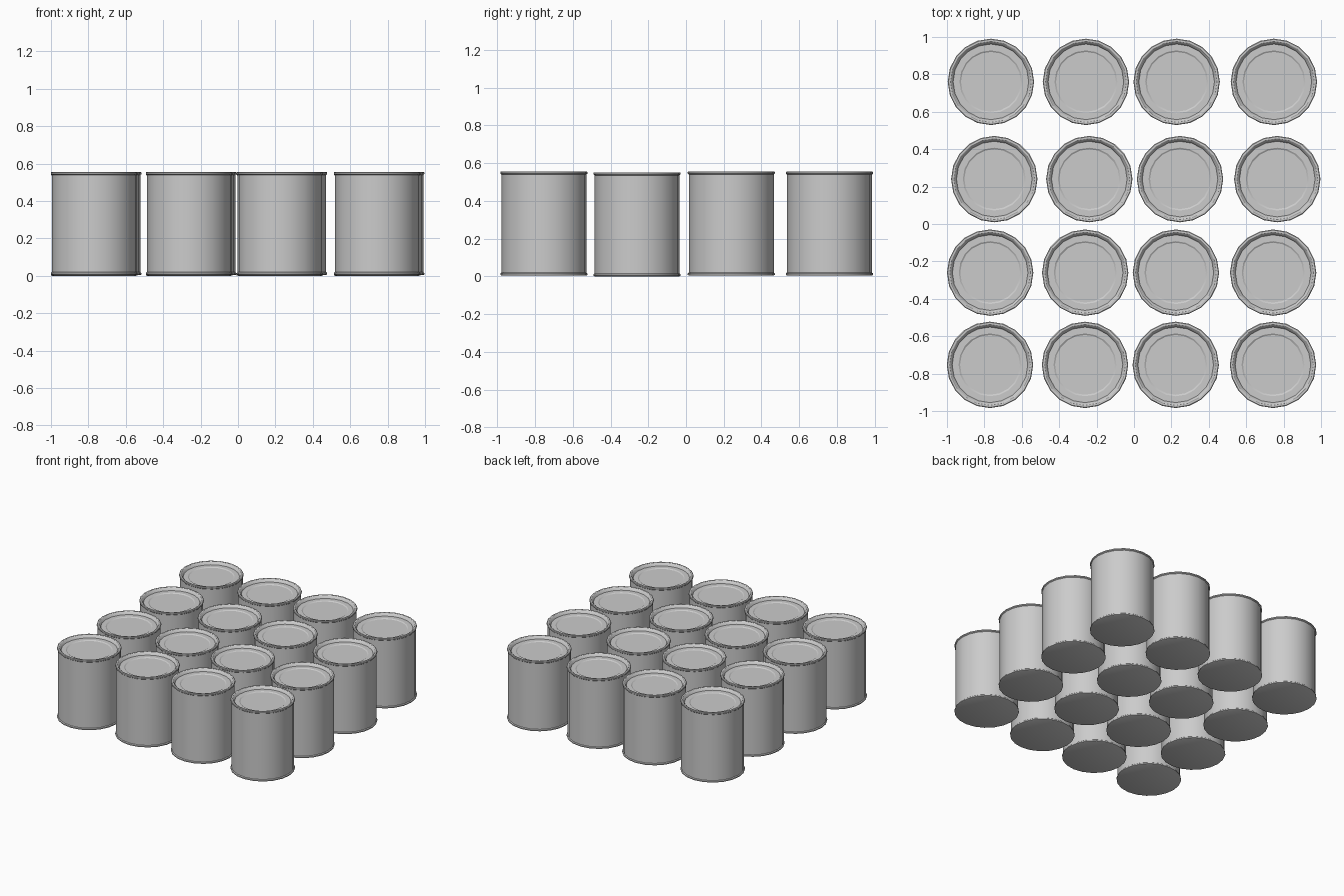
import bpy
import math

cube = bpy.data.objects.get("Cube")
if cube:
    bpy.data.objects.remove(cube, do_unlink=True)

SIDES = 20

metal = bpy.data.materials.new("tin grey")
metal.use_nodes = True
colour = (0.6, 0.6, 0.6, 1)
metal.diffuse_color = colour
metal.node_tree.nodes["Principled BSDF"].inputs["Base Color"].default_value = colour

# Half section of one can: radius, height
profile = [
    (0.224, 0.0), (0.231, 0.003), (0.231, 0.011), (0.225, 0.016),    # bottom rim
    (0.225, 0.535), (0.231, 0.54), (0.231, 0.548), (0.227, 0.551),   # wall, top rim
    (0.217, 0.551), (0.212, 0.548), (0.202, 0.53),                   # inside of rim
    (0.168, 0.53), (0.160, 0.525),                                   # stepped lid
]


def can_mesh():
    verts, faces = [], []
    for r, z in profile:
        for i in range(SIDES):
            a = 2 * math.pi * i / SIDES
            verts.append((r * math.cos(a), r * math.sin(a), z))
    for k in range(len(profile) - 1):
        for i in range(SIDES):
            j = (i + 1) % SIDES
            lo, hi = k * SIDES, (k + 1) * SIDES
            faces.append((lo + i, lo + j, hi + j, hi + i))
    faces.append(tuple(reversed(range(SIDES))))
    faces.append(tuple(range(len(verts) - SIDES, len(verts))))
    mesh = bpy.data.meshes.new("can")
    mesh.from_pydata(verts, [], faces)
    mesh.materials.append(metal)
    mesh.update()
    return mesh


# Loosely placed rows: y, sideways shift, lift
rows = [(0.76, 0.0, 0.004), (0.24, 0.018, 0.004), (-0.26, -0.004, 0.0), (-0.753, -0.005, 0.004)]
columns = [-0.765, -0.257, 0.228, 0.748]

mesh = can_mesh()
bpy.ops.object.select_all(action="DESELECT")
for r, (y, shift, lift) in enumerate(rows):
    for c, x in enumerate(columns):
        can = bpy.data.objects.new(f"can_row{r + 1}_{c + 1}", mesh)
        can.location = (x + shift, y, lift)
        bpy.context.collection.objects.link(can)

# Smooth round walls, crisp rims
bpy.context.view_layer.objects.active = can
can.select_set(True)
bpy.ops.object.shade_smooth_by_angle(angle=math.radians(30))
